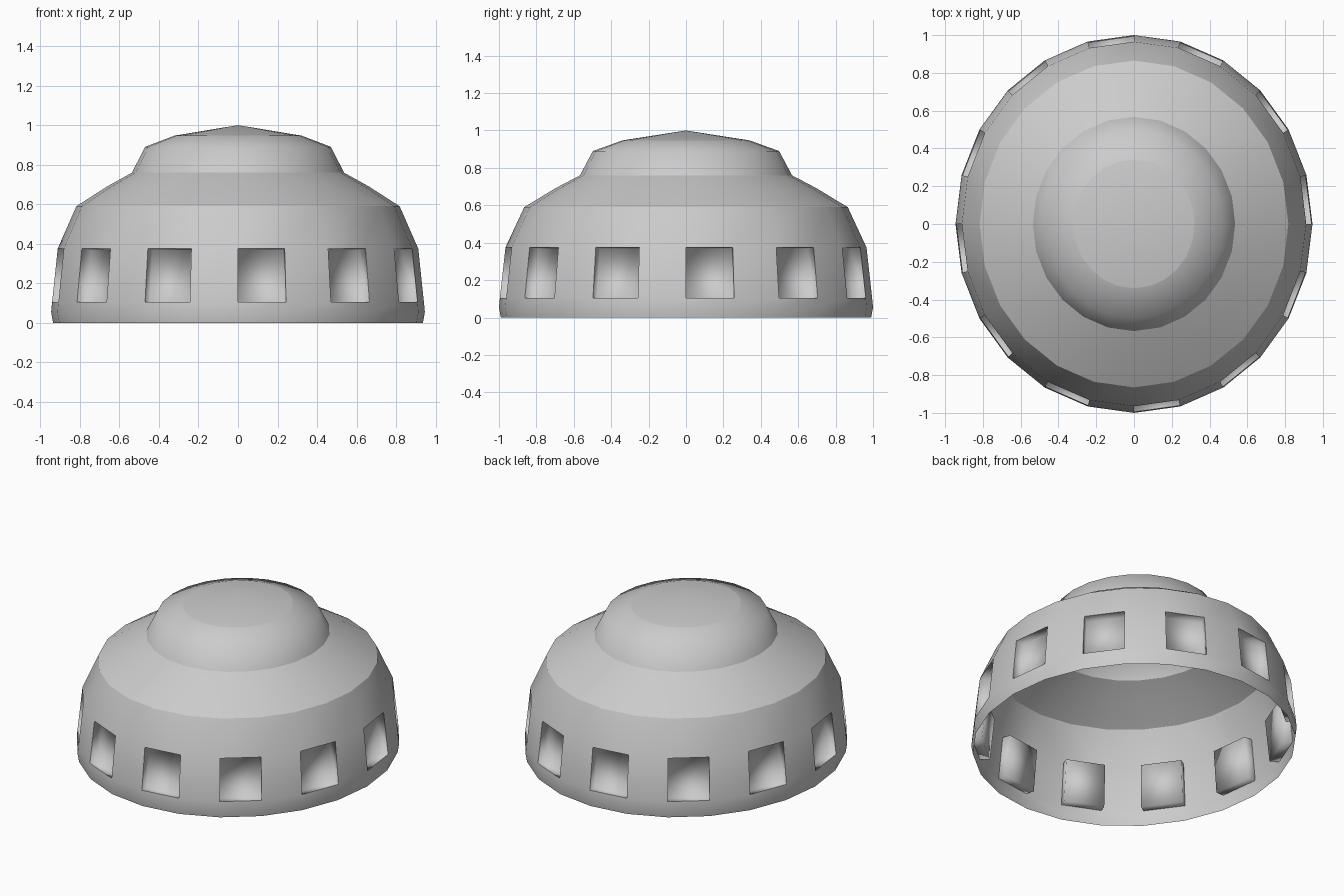
import bpy, bmesh, math

if "Cube" in bpy.data.objects:
    bpy.data.objects.remove(bpy.data.objects["Cube"])

SIDES = 24
X_SCALE = 0.945          # the dome is slightly narrower across x
DEPTH = 0.06             # window recess

# Dome profile: (radius, height), bottom rim to cap
profile = [(0.99, 0.0), (1.0, 0.055), (0.995, 0.105), (0.965, 0.375), (0.865, 0.59),
           (0.70, 0.69), (0.567, 0.76), (0.498, 0.89), (0.34, 0.947)]
WINDOW_ROW = 2           # band between rings 2 and 3
SHARP_RINGS = (4, 6, 8)

bm = bmesh.new()

# Rings of the shell, starting at the front (-y) and going towards +x
rings = []
for r, z in profile:
    ring = []
    for i in range(SIDES):
        a = 2 * math.pi * i / SIDES
        ring.append(bm.verts.new((X_SCALE * r * math.sin(a), -r * math.cos(a), z)))
    rings.append(ring)
apex = bm.verts.new((0, 0, 1.0))

# Side bands and cap
windows = []
for k in range(len(rings) - 1):
    for i in range(SIDES):
        j = (i + 1) % SIDES
        face = bm.faces.new((rings[k][i], rings[k][j], rings[k + 1][j], rings[k + 1][i]))
        if k == WINDOW_ROW and i % 2 == 0:
            windows.append(face)
for i in range(SIDES):
    bm.faces.new((rings[-1][i], rings[-1][(i + 1) % SIDES], apex))
bm.normal_update()
for f in bm.faces:
    f.smooth = True

# Creases around the shoulder, the neck and the cap
for k in SHARP_RINGS:
    for i in range(SIDES):
        bm.edges.get((rings[k][i], rings[k][(i + 1) % SIDES])).smooth = False

# Recessed windows in every second panel
for face in windows:
    outer = list(face.verts)
    for e in face.edges:
        e.smooth = False
    offset = face.normal * DEPTH
    inner = [bm.verts.new(v.co - offset) for v in outer]
    bm.faces.remove(face)
    bm.faces.new(inner).smooth = True
    for n in range(4):
        m = (n + 1) % 4
        bm.faces.new((outer[n], outer[m], inner[m], inner[n])).smooth = True

mesh = bpy.data.meshes.new("dome_shell")
bm.to_mesh(mesh)
bm.free()
dome = bpy.data.objects.new("dome_shell", mesh)
bpy.context.collection.objects.link(dome)
